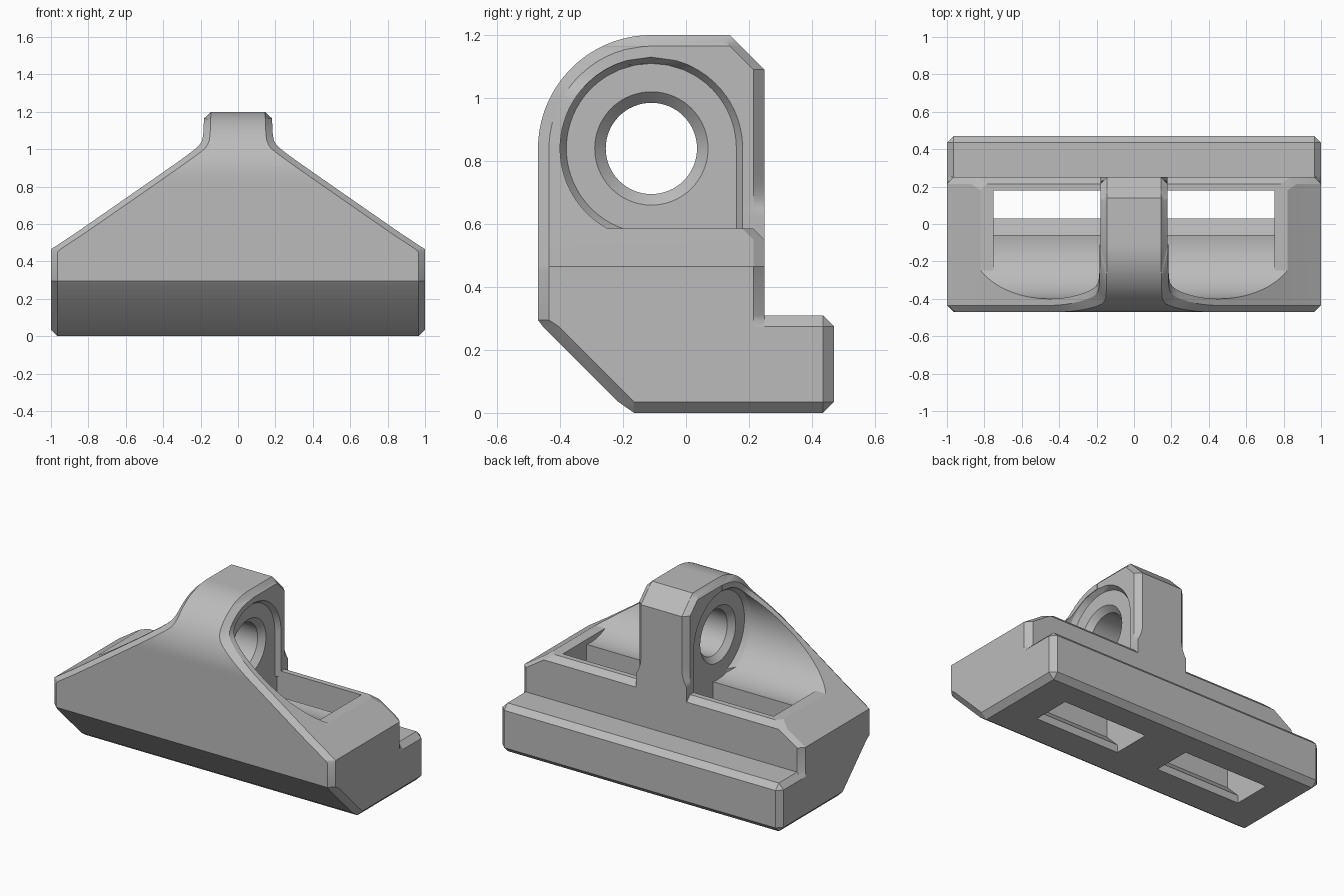
import bpy, bmesh
from math import sqrt, cos, sin, tau

old = bpy.data.objects.get("Cube")
if old:
    bpy.data.objects.remove(old, do_unlink=True)

grey = bpy.data.materials.new("plain_grey")
grey.use_nodes = True
colour = (0.5, 0.5, 0.5, 1)
grey.diffuse_color = colour
grey.node_tree.nodes["Principled BSDF"].inputs["Base Color"].default_value = colour

CY, CZ = -0.11, 0.84     # centre of the pin eye
C = 0.035                # chamfer size


def loft(name, rings):
    """Closed solid through rings that have equal point counts."""
    bm = bmesh.new()
    loops = [[bm.verts.new(p) for p in ring] for ring in rings]
    n = len(loops[0])
    for a, b in zip(loops, loops[1:]):
        for i in range(n):
            j = (i + 1) % n
            bm.faces.new((a[i], a[j], b[j], b[i]))
    bm.faces.new(loops[0])
    bm.faces.new(loops[-1])
    bmesh.ops.remove_doubles(bm, verts=bm.verts, dist=1e-5)
    bmesh.ops.recalc_face_normals(bm, faces=bm.faces)
    mesh = bpy.data.meshes.new(name)
    bm.to_mesh(mesh)
    bm.free()
    mesh.materials.append(grey)
    ob = bpy.data.objects.new(name, mesh)
    bpy.context.collection.objects.link(ob)
    return ob


def mirrored(half, z):
    return [(x, y, z) for x, y in half] + [(-x, y, z) for x, y in reversed(half)]


def activate(ob):
    bpy.ops.object.select_all(action='DESELECT')
    ob.select_set(True)
    bpy.context.view_layer.objects.active = ob


def cut(ob, cutter):
    cutter.hide_render = True
    mod = ob.modifiers.new("cut", 'BOOLEAN')
    mod.operation = 'DIFFERENCE'
    mod.solver = 'EXACT'
    mod.object = cutter
    activate(ob)
    bpy.ops.object.modifier_apply(modifier=mod.name)
    bpy.data.objects.remove(cutter, do_unlink=True)


def circle_y(r, dz):
    return sqrt(max(0, r * r - dz * dz))


def slope_width(z):
    s = 0.82 - 1.444 * (z - 0.46)
    return 0.18 + (s + sqrt(s * s + 0.002)) / 2


# Base: chamfered rectangles stacked up to the pocket floor
def base_ring(z, w, wb, f, b, c, cx=C, cy=C):
    m = min(b, 0.25)
    return mirrored([(w - cx, f), (w, f + cy), (w, m - C), (wb, m),
                     (wb, b - c), (wb - c, b)], z)


W1, W2 = slope_width(0.55), slope_width(0.585)
base = loft("base", [
    base_ring(0, 0.965, 0.965, -0.165, 0.435, 0, 0, 0),
    base_ring(C, 1, 1, -0.215, 0.47, C, C, 0.05),
    base_ring(0.275, 1, 1, -0.455, 0.47, C, C, 0.05),
    base_ring(0.295, 1, 0.98, -0.47, 0.45, 0.015),
    base_ring(0.31, 1, 0.965, -0.47, 0.435, 0),
    base_ring(0.31, 1, 0.965, -0.47, 0.25, 0),
    base_ring(0.45, 1, 0.965, -0.47, 0.25, 0),
    base_ring(0.465, 1, 0.965, -0.47, 0.25, 0, 0.05),
    base_ring(0.55, W1, W1 - C, -0.47, 0.25, 0, 0.05),
    base_ring(0.585, W2, W2 - C, -0.47, 0.215, 0, 0.05),
])

# Slots through the base, one on each side of the web
arc = [-0.3 + 0.24 * i / 12 for i in range(13)]
slot = [(y, CZ - circle_y(0.29, y - CY)) for y in arc]
slot += [(-0.06, 0.14), (0.03, 0.05), (0.03, -0.1), (0.28, -0.1),
         (0.28, 0.05), (0.18, 0.15), (0.18, 0.7), (-0.3, 0.7)]
for side in (-1, 1):
    cut(base, loft("slot_cutter", [[(side * x, y, z) for y, z in slot]
                                   for x in (0.15, 0.75)]))


# Upright: sloped front wall, thin web with round pocket, flared back plate
def upright_ring(z):
    zz = max(z, 0.585)
    dz = zz - CZ
    top = 0.18 - max(0, z - 1.165)
    w = min(slope_width(zz), top) if z > 1.165 else slope_width(zz)
    cx = C + 0.015 * min(1, max(0, (w - 0.18) / 0.05))
    cx = max(0, min(cx, w - 0.145))
    up = max(0, dz)
    f = CY - circle_y(0.36, up)
    f_in = CY - circle_y(0.325, up)
    # pocket walls
    pw = 0.18 if dz < 0.29 else w
    xi = 0.15 + 0.03 * min(1, max(0, (dz - 0.27) / 0.02))
    if dz >= 0.29:
        xi = w
    # back plate with flared foot
    h = max(0, 0.755 - z)
    xo = min(top, 0.35 - circle_y(0.17, h))
    xin = min(xo, 0.35 - circle_y(0.205, h))
    b = 0.25 - max(0, z - 1.09)
    half = [(w - cx, f), (w, f_in), (w, CY - circle_y(0.29, dz)),
            (pw, CY - circle_y(0.29, dz)), (xi, CY - circle_y(0.27, dz)),
            (xi, CY + circle_y(0.27, up)), (pw, CY + circle_y(0.29, up)),
            (xo, CY + circle_y(0.29, up)), (xo, b - C), (xin, b)]
    if z < 0.585:        # tuck the foot of the front wall into the base
        half[:3] = [(x * 0.9, y + 0.01) for x, y in half[:2]] + [(half[2][0] * 0.9, half[2][1])]
    return mirrored(half, z)


levels = {0.55, 0.56, 0.57, 1.11, 1.13, 1.165}
levels |= {round(0.585 + 0.17 * (i / 14) ** 2, 4) for i in range(15)}
levels |= {round(0.755 + 0.335 * i / 16, 4) for i in range(17)}
levels |= {round(1.2 - 0.11 * (1 - i / 14) ** 2, 4) for i in range(15)}
upright = loft("upright", [upright_ring(z) for z in sorted(levels)])

# Pin eye with a chamfer on both faces
eye = [[(x, CY + r * cos(tau * i / 64), CZ + r * sin(tau * i / 64)) for i in range(64)]
       for x, r in ((-0.2, 0.23), (-0.115, 0.145), (0.115, 0.145), (0.2, 0.23))]
cut(upright, loft("eye_cutter", eye))

for ob in (base, upright):
    activate(ob)
    bpy.ops.object.shade_smooth_by_angle(angle=0.4)
